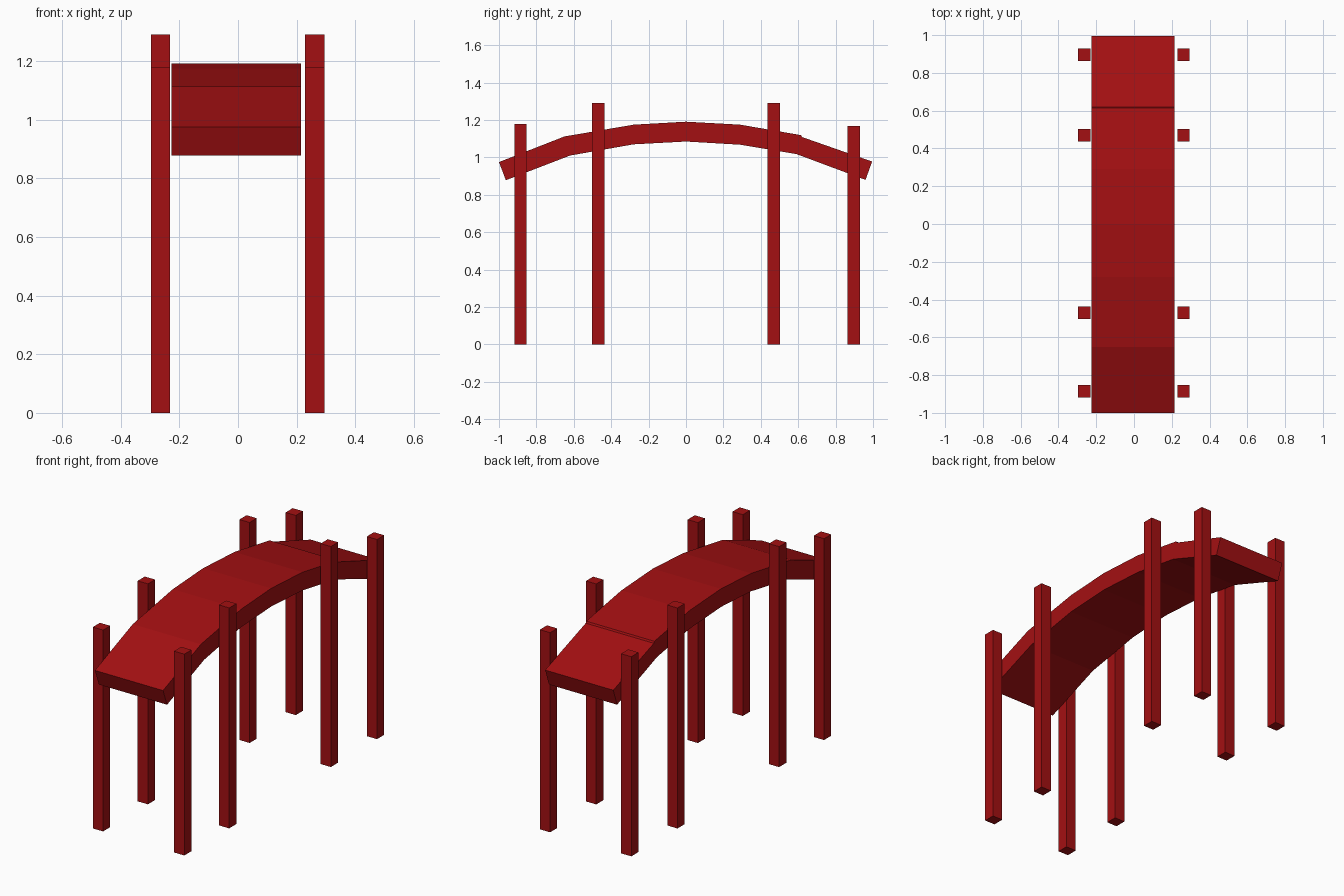
import bpy
import bmesh

cube = bpy.data.objects.get("Cube")
if cube:
    bpy.data.objects.remove(cube, do_unlink=True)

red = bpy.data.materials.new("dark_red_paint")
red.use_nodes = True
RED = (0.37, 0.005, 0.006, 1.0)
red.diffuse_color = RED
red.node_tree.nodes["Principled BSDF"].inputs["Base Color"].default_value = RED


def extrude_profile(name, profile, x0, x1):
    """Solid made by sweeping a (y, z) outline from x0 to x1."""
    bm = bmesh.new()
    face = bm.faces.new([bm.verts.new((x0, y, z)) for y, z in profile])
    swept = bmesh.ops.extrude_face_region(bm, geom=[face])["geom"]
    verts = [v for v in swept if isinstance(v, bmesh.types.BMVert)]
    bmesh.ops.translate(bm, verts=verts, vec=(x1 - x0, 0, 0))
    bmesh.ops.recalc_face_normals(bm, faces=bm.faces)
    mesh = bpy.data.meshes.new(name)
    bm.to_mesh(mesh)
    bm.free()
    mesh.materials.append(red)
    obj = bpy.data.objects.new(name, mesh)
    bpy.context.collection.objects.link(obj)
    return obj


# Arched deck, with a tiny step where the rear board begins
top = [(-1.0, 0.975), (-0.65, 1.112), (-0.28, 1.175), (0, 1.191),
       (0.29, 1.175), (0.615, 1.119), (0.62, 1.109), (0.995, 0.978)]
bottom = [(0.96, 0.88), (0.59, 1.018), (0.29, 1.068), (0, 1.085),
          (-0.28, 1.07), (-0.62, 1.01), (-0.963, 0.878)]
extrude_profile("arched_deck", top + bottom, -0.226, 0.215)

# Four pairs of square posts: distance along the deck and height
HALF = 0.033
posts = {"front": (-0.885, 1.178), "front_middle": (-0.47, 1.29),
         "rear_middle": (0.47, 1.29), "rear": (0.897, 1.168)}
for place, (y, height) in posts.items():
    outline = [(y - HALF, 0), (y + HALF, 0), (y + HALF, height), (y - HALF, height)]
    for side, x in (("left", 0.262), ("right", -0.264)):
        extrude_profile(f"{place}_{side}_post", outline, x - HALF, x + HALF)
